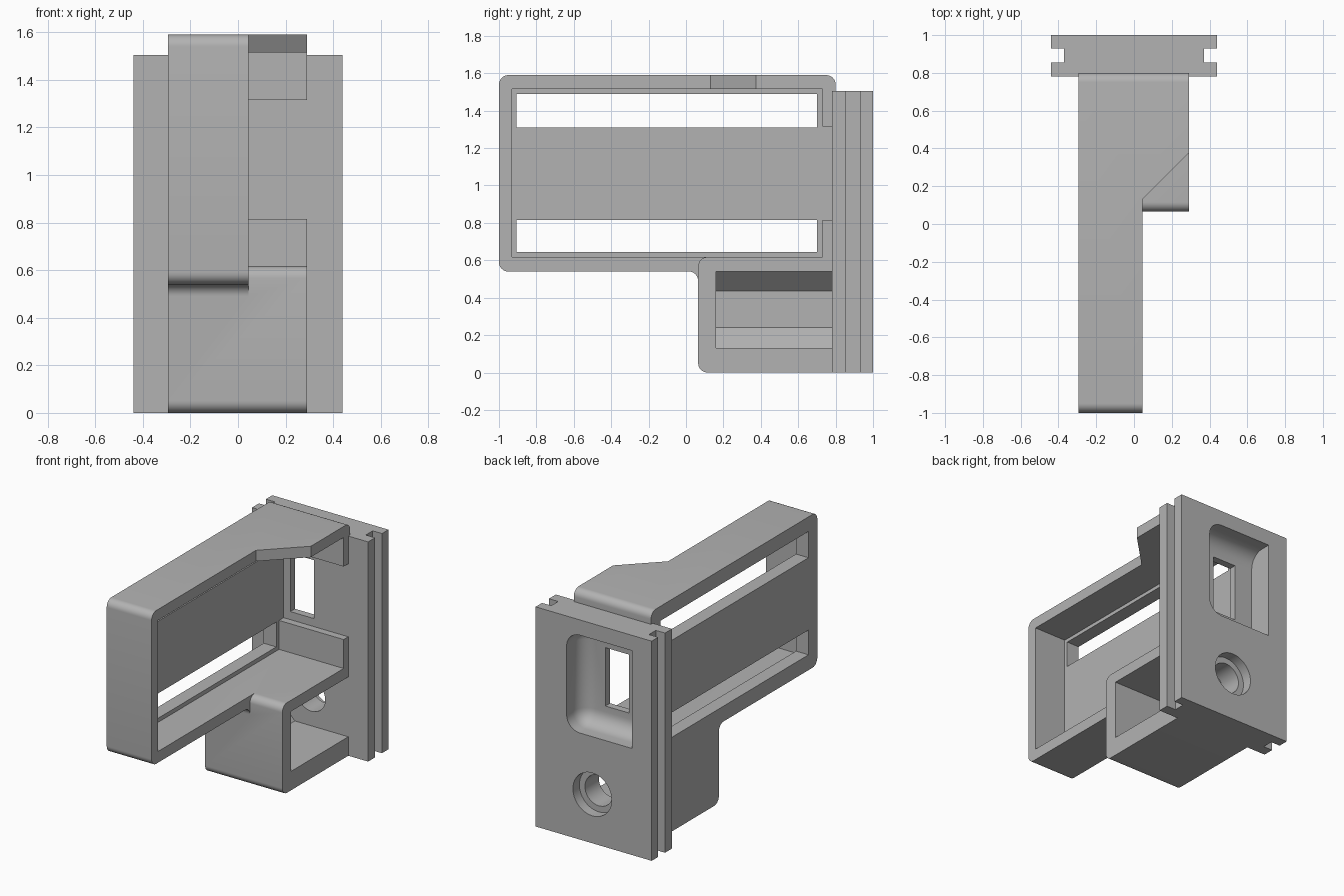
import bpy, bmesh, math
from mathutils import Vector

cube = bpy.data.objects.get("Cube")
if cube:
    bpy.data.objects.remove(cube, do_unlink=True)

grey = bpy.data.materials.new("plain grey")
grey.use_nodes = True
grey.diffuse_color = (0.45, 0.45, 0.45, 1)
grey.node_tree.nodes["Principled BSDF"].inputs["Base Color"].default_value = (0.45, 0.45, 0.45, 1)


def make_object(name, bm):
    bmesh.ops.recalc_face_normals(bm, faces=bm.faces)
    mesh = bpy.data.meshes.new(name)
    bm.to_mesh(mesh)
    bm.free()
    mesh.materials.append(grey)
    obj = bpy.data.objects.new(name, mesh)
    bpy.context.collection.objects.link(obj)
    return obj


def prism(name, points, axis, low, high):
    """Extrude a 2D profile along an axis; the profile uses the other two axes in order."""
    bm = bmesh.new()

    def place(p):
        co = list(p)
        co.insert("xyz".index(axis), low)
        return bm.verts.new(co)

    face = bm.faces.new([place(p) for p in points])
    moved = bmesh.ops.extrude_face_region(bm, geom=[face])["geom"]
    offset = Vector([high - low if a == axis else 0 for a in "xyz"])
    bmesh.ops.translate(bm, vec=offset, verts=[v for v in moved if isinstance(v, bmesh.types.BMVert)])
    return make_object(name, bm)


def box(name, x, y, z):
    return prism(name, rect(y, z), "x", *x)


def arc(cx, cy, r, start, end, steps=8):
    angles = [math.radians(start + (end - start) * i / steps) for i in range(steps + 1)]
    return [(cx + r * math.cos(a), cy + r * math.sin(a)) for a in angles]


def rect(u, v):
    return [(u[0], v[0]), (u[1], v[0]), (u[1], v[1]), (u[0], v[1])]


def rounded(u, v, r):
    return (arc(u[0] + r, v[0] + r, r, 180, 270) + arc(u[1] - r, v[0] + r, r, 270, 360)
            + arc(u[1] - r, v[1] - r, r, 0, 90) + arc(u[0] + r, v[1] - r, r, 90, 180))


def combine(target, tool, operation):
    mod = target.modifiers.new(operation.lower(), "BOOLEAN")
    mod.operation, mod.object, mod.solver = operation, tool, "EXACT"
    tool.hide_render = True
    bpy.context.view_layer.objects.active = target
    bpy.ops.object.modifier_apply(modifier=mod.name)
    bpy.data.objects.remove(tool, do_unlink=True)


LEFT, RIGHT, SHORT, INNER = -0.295, 0.29, 0.045, -0.2

# Upper frame with its open side trimmed back and chamfered
body = prism("bracket_body", rounded((-1, 0.8), (0.54, 1.59), 0.05), "x", LEFT, RIGHT)
trim = [(SHORT, -2), (SHORT, 0.13), (RIGHT, 0.375), (0.6, 0.685), (0.6, -2)]
combine(body, prism("side_trim", trim, "z", 0.4, 2), "DIFFERENCE")

# Frame hollow, gap between the rear webs, and the two long slots
for name, x, y, z in (
        ("frame_hollow", (INNER, 1), (-0.93, 0.73), (0.617, 1.515)),
        ("rear_gap", (INNER, 1), (0.7, 0.9), (0.815, 1.315)),
        ("upper_slot", (-1, 0), (-0.905, 0.7), (1.31, 1.49)),
        ("lower_slot", (-1, 0), (-0.905, 0.7), (0.645, 0.815))):
    combine(body, box(name, x, y, z), "DIFFERENCE")

# Lower housing and the fillet where it meets the frame
housing = arc(0.115, 0.567, 0.05, 90, 180) + arc(0.115, 0.05, 0.05, 180, 270) + [(0.9, 0), (0.9, 0.617)]
combine(body, prism("lower_housing", housing, "x", LEFT, RIGHT), "UNION")
fillet = arc(0.015, 0.49, 0.05, 0, 90) + [(0.015, 0.58), (0.1, 0.58), (0.1, 0.49)]
combine(body, prism("corner_fillet", fillet, "x", LEFT, SHORT), "UNION")

# Housing hollow with chamfered inner corners
hollow = [(1, 0.13), (-0.115, 0.13), (-0.22, 0.24), (-0.22, 0.435), (-0.115, 0.54), (1, 0.54)]
combine(body, prism("housing_hollow", hollow, "y", 0.16, 0.78), "DIFFERENCE")

# Rear plate with a groove down each side
half = [(0.44, 0.78), (0.44, 0.855), (0.37, 0.855), (0.37, 0.93), (0.44, 0.93), (0.44, 1)]
plate_outline = half + [(-x, y) for x, y in reversed(half)]
combine(body, prism("rear_plate", plate_outline, "z", 0, 1.505), "UNION")

# Pocket in the back, rounded everywhere but on its flat right wall
pocket = box("pocket", (-0.29, 0.205), (0.83, 1.2), (0.73, 1.4))
bm = bmesh.new()
bm.from_mesh(pocket.data)
soft = []
for e in bm.edges:
    a, b = (v.co for v in e.verts)
    on_floor = a.y < 0.9 and b.y < 0.9
    on_flat_wall = a.x < 0 and b.x < 0
    on_round_wall = a.x > 0 and b.x > 0
    if not on_flat_wall and (on_floor or (on_round_wall and abs(a.y - b.y) > 0.1)):
        soft.append(e)
bmesh.ops.bevel(bm, geom=soft, offset=0.1, segments=8, profile=0.5, affect="EDGES")
bm.to_mesh(pocket.data)
bm.free()
combine(body, pocket, "DIFFERENCE")
combine(body, box("window", (-0.15, 0.03), (0.74, 0.95), (0.87, 1.27)), "DIFFERENCE")

# Stepped round hole into the housing
for name, r, y0 in (("through_hole", 0.105, 0.7), ("counterbore", 0.147, 0.93)):
    ring = arc(0.01, 0.335, r, 0, 360, 48)[:-1]
    combine(body, prism(name, ring, "y", y0, 1.2), "DIFFERENCE")

# Smooth the rounds, keep the edges crisp
bpy.ops.object.select_all(action="DESELECT")
body.select_set(True)
bpy.context.view_layer.objects.active = body
bpy.ops.object.shade_smooth_by_angle(angle=math.radians(25))
